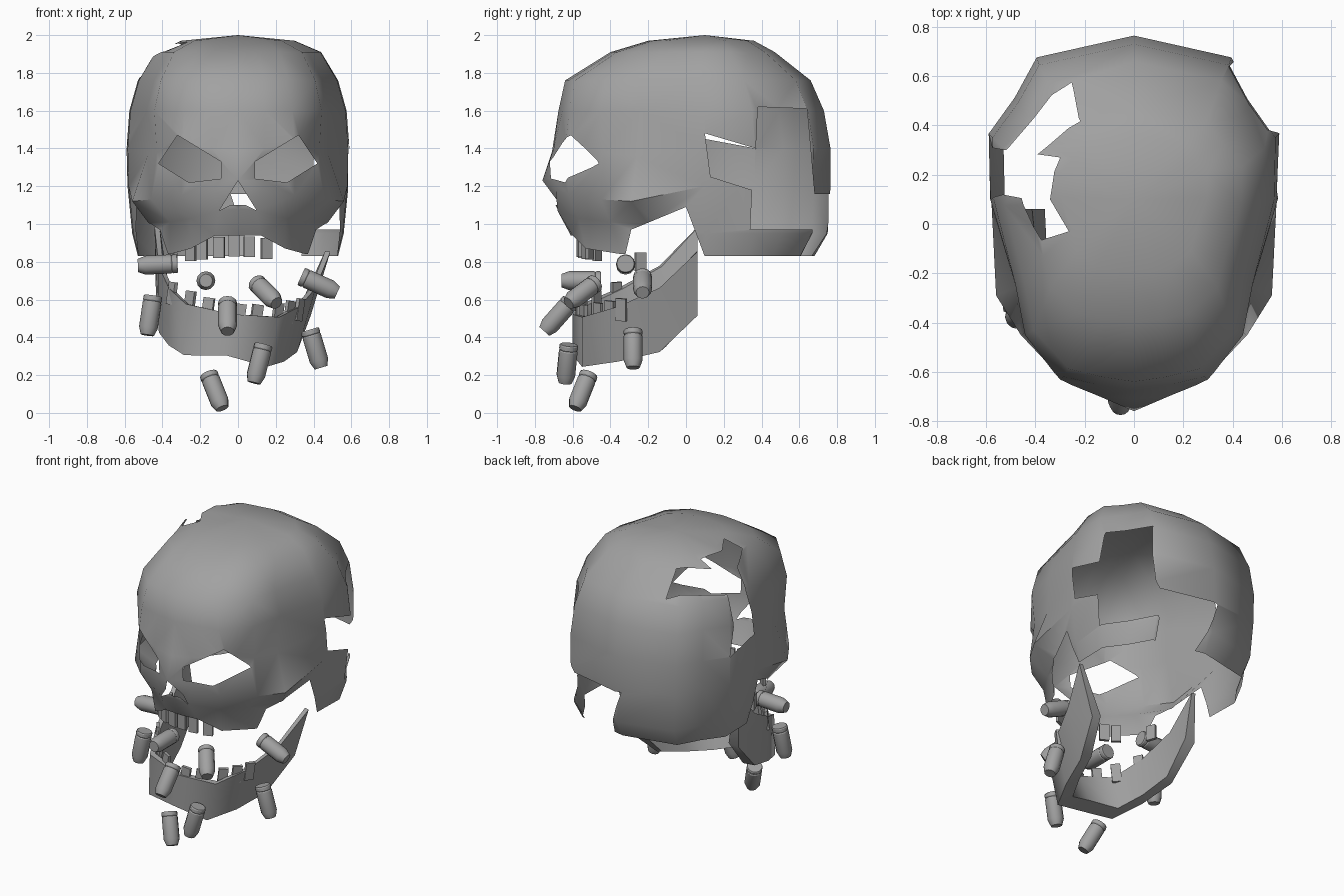
import bpy, bmesh, math
from mathutils import Vector, Matrix

default_cube = bpy.data.objects.get("Cube")
if default_cube:
    bpy.data.objects.remove(default_cube, do_unlink=True)

X, Y, Z = Vector((1, 0, 0)), Vector((0, 1, 0)), Vector((0, 0, 1))

material = bpy.data.materials.new("bone_grey")
material.use_nodes = True
grey = (0.36, 0.36, 0.36, 1)
material.diffuse_color = grey
for node in material.node_tree.nodes:
    if node.type == 'BSDF_PRINCIPLED':
        node.inputs["Base Color"].default_value = grey
        node.inputs["Roughness"].default_value = 0.7


def finish(bm, name, smooth_angle=None):
    """Turn a bmesh into a named, coloured object."""
    mesh = bpy.data.meshes.new(name)
    bm.to_mesh(mesh)
    bm.free()
    obj = bpy.data.objects.new(name, mesh)
    bpy.context.collection.objects.link(obj)
    mesh.materials.append(material)
    if smooth_angle:
        bpy.ops.object.select_all(action='DESELECT')
        obj.select_set(True)
        bpy.context.view_layer.objects.active = obj
        bpy.ops.object.shade_smooth_by_angle(angle=math.radians(smooth_angle))


def inside(p, poly):
    """Point in polygon test."""
    result = False
    for a, b in zip(poly, poly[1:] + poly[:1]):
        if (a[1] > p[1]) != (b[1] > p[1]):
            if p[0] < (b[0] - a[0]) * (p[1] - a[1]) / (b[1] - a[1]) + a[0]:
                result = not result
    return result


def cut_hole(bm, u, v, poly, keep):
    """Cut a polygon, seen along the u/v plane, out of the faces chosen by keep."""
    def overlaps(face):
        if not keep(face.calc_center_median()):
            return False
        for k, axis in enumerate((u, v)):
            span = [w.co.dot(axis) for w in face.verts]
            edge = [p[k] for p in poly]
            if min(span) >= max(edge) or max(span) <= min(edge):
                return False
        return True

    for a, b in zip(poly, poly[1:] + poly[:1]):
        normal = u * (b[1] - a[1]) - v * (b[0] - a[0])
        offset = a[0] * (b[1] - a[1]) - a[1] * (b[0] - a[0])
        faces = [f for f in bm.faces if overlaps(f)]
        edges = {e for f in faces for e in f.edges}
        verts = {w for f in faces for w in f.verts}
        bmesh.ops.bisect_plane(bm, geom=list(verts) + list(edges) + faces, dist=1e-5,
                               plane_co=normal * offset / normal.length_squared,
                               plane_no=normal)
    doomed = []
    for f in bm.faces:
        c = f.calc_center_median()
        if keep(c) and inside((c.dot(u), c.dot(v)), poly):
            doomed.append(f)
    bmesh.ops.delete(bm, geom=doomed, context='FACES')


# Skull: rings from one head outline pinched at the temples, lower face shaped by hand
outline = [(0, 0), (.25, .015), (.5, .04), (.77, .16), (.84, .31), (.99, .55),
           (1, .73), (.82, .83), (.67, .94), (0, 1)]
rings = [(.83, .53, -.61, .68), (.95, .56, -.68, .75), (1.2, .585, -.72, .765),
         (1.4, .59, -.71, .765), (1.6, .575, -.675, .73), (1.76, .53, -.64, .66),
         (1.91, .44, -.4, .47), (1.97, .3, -.2, .36)]
face_rows = {
    0: [(0, -.61, .94), (.12, -.6, .94), (.25, -.53, .87), (.36, -.34, .84), (.45, -.15, .84)],
    1: [(0, -.68, 1.08), (.1, -.68, 1.07), (.25, -.57, 1.03), (.36, -.4, 1.01), (.47, -.2, 1)],
    2: [(0, -.76, 1.23), (.13, -.69, 1.18), (.3, -.62, 1.15), (.46, -.45, 1.13), (.56, -.29, 1.12)],
    3: [(0, -.71, 1.38), (.14, -.7, 1.4), (.3, -.635, 1.44), (.43, -.44, 1.38), (.48, -.26, 1.36)],
}
bm = bmesh.new()
rows = []
for i, (z, w, front, back) in enumerate(rings):
    half = [(t * w, front + s * (back - front), z) for t, s in outline]
    shaped = face_rows.get(i, [])
    half[:len(shaped)] = shaped
    full = half + [(-x, y, h) for x, y, h in half[-2:0:-1]]
    rows.append([bm.verts.new(p) for p in full])
count = len(rows[0])
for low, high in zip(rows, rows[1:]):
    for j in range(count):
        k = (j + 1) % count
        bm.faces.new((low[j], low[k], high[k], high[j]))
crown = bm.verts.new((0, .1, 2))
for j in range(count):
    bm.faces.new((rows[-1][j], rows[-1][(j + 1) % count], crown))
bmesh.ops.triangulate(bm, faces=bm.faces[:])

# Eye sockets, nose and the gaps under the cheekbones
eye = [(.09, 1.33), (.32, 1.47), (.42, 1.32), (.26, 1.22), (.09, 1.24)]
for side in (1, -1):
    cut_hole(bm, X, Z, [(side * x, z) for x, z in eye], lambda c: c.y < -.2)
    cut_hole(bm, Y, Z, [(-.33, .8), (-.29, .97), (0, 1.09), (.11, .8)],
             lambda c: c.x * side > .2)
cut_hole(bm, X, Z, [(0, 1.23), (-.1, 1.07), (-.04, 1.1), (.04, 1.1), (.1, 1.07)],
         lambda c: c.y < -.2)

# Broken openings: left side, lower back corner and right crown
cut_hole(bm, Y, Z, [(.1, 1.48), (.37, 1.4), (.38, 1.62), (.64, 1.61), (.68, 1.16),
                    (.66, .97), (.34, .97), (.35, 1.18), (.13, 1.25)], lambda c: c.x > .05)
cut_hole(bm, X, Z, [(-.04, 1.16), (.08, .8), (.33, .8), (.36, .97), (.7, .97), (.7, 1.16)],
         lambda c: c.y > .45)
cut_hole(bm, Y, X + Z, [(.575, 1.53), (.417, 1.7), (.283, 1.52), (.27, 1.65), (.1, 1.61),
                        (-.03, 1.7), (-.065, 1.54), (.105, 1.42), (.12, 1.21), (.1, .87),
                        (.37, .81), (.31, 1), (.3, 1.26)],
         lambda c: c.x < -.1 and c.z > 1.2)
bmesh.ops.dissolve_limit(bm, angle_limit=.005, verts=bm.verts[:], edges=bm.edges[:])
bmesh.ops.recalc_face_normals(bm, faces=bm.faces[:])
finish(bm, "skull", 50)

# Lower jaw: a curved wedge, thin at the rim, rolled towards its left
tilt = Matrix.Translation((0, 0, .75)) @ Matrix.Rotation(math.radians(8), 4, 'Y') \
    @ Matrix.Translation((0, 0, -.75))
stations = [(0, -.6, .52, .3), (.25, -.55, .54, .27), (.35, -.36, .61, .31),
            (.42, -.14, .72, .37), (.47, .06, .92, .57)]
band = [(-x, y, t, b) for x, y, t, b in stations[:0:-1]] + stations
bm = bmesh.new()


def jaw_section(x, y, rim, base):
    """Outer rim, outer base, inner base and inner rim of one slice."""
    corners = []
    for z, wide, inset in ((rim, 1, 0), (base, .88, 0), (base + .02, .88, .17), (rim, 1, .06)):
        corners.append(bm.verts.new((x * wide * (1 - inset), y + inset * (.06 - y), z)))
    return corners


sections = [jaw_section(*station) for station in band]
for a, b in zip(sections, sections[1:]):
    for k in range(4):
        n = (k + 1) % 4
        bm.faces.new((a[k], a[n], b[n], b[k]))
bm.faces.new(sections[0])
bm.faces.new(sections[-1])
bmesh.ops.recalc_face_normals(bm, faces=bm.faces[:])
bm.transform(tilt)
finish(bm, "lower_jaw", 55)


def tooth(name, place, angle, height, matrix=Matrix()):
    bm = bmesh.new()
    bmesh.ops.create_cube(bm, size=1)
    bm.transform(matrix @ Matrix.Translation(place) @ Matrix.Rotation(angle, 4, 'Z')
                 @ Matrix.Diagonal((.06, .02, height, 1)))
    finish(bm, name)


# Teeth along both gums, with gaps, and one loose at the side
for x in (-.25, -.19, -.1, -.02, .06, .15):
    tooth("upper_tooth", (x, -.57 + 1.6 * x * x, .885 - .1 * abs(x)), 2.5 * x, .11)
tooth("upper_tooth", (-.34, -.24, .8), -1.2, .1)
for x in (-.33, -.23, -.13, .04, .13, .24, .3, .35):
    tooth("lower_tooth", (x, -.575 + 1.9 * x * x, .52 + .6 * x * x), 3 * x, .12, tilt)

# Cartridges: turned profile with rim, groove and tapered tip
profile = [(.046, 0), (.05, .006), (.05, .024), (.046, .03), (.05, .036), (.05, .17), (.035, .21)]


def cartridge(centre, direction):
    sides = 12
    bm = bmesh.new()
    loops = []
    for r, h in profile:
        loops.append([bm.verts.new((r * math.cos(math.tau * k / sides),
                                    r * math.sin(math.tau * k / sides), h - .105))
                      for k in range(sides)])
    for a, b in zip(loops, loops[1:]):
        for k in range(sides):
            n = (k + 1) % sides
            bm.faces.new((a[k], a[n], b[n], b[k]))
    bm.faces.new(loops[0][::-1])
    bm.faces.new(loops[-1])
    turn = Vector(direction).to_track_quat('Z', 'Y').to_matrix().to_4x4()
    bm.transform(Matrix.Translation(centre) @ turn)
    finish(bm, "cartridge", 32)


for centre, direction in [
        ((-.425, -.32, .785), (-1, 0, -.05)), ((-.465, -.37, .515), (-.15, -.1, -1)),
        ((-.17, -.555, .7), (0, -1, 0)), ((-.055, -.68, .51), (0, -.8, -.9)),
        ((.15, -.55, .635), (.6, -.8, -.6)), ((.43, -.23, .68), (1, 0, -.45)),
        ((.41, -.28, .34), (.3, 0, -1)), ((.11, -.63, .26), (-.25, -.1, -1)),
        ((-.12, -.55, .115), (.4, -.4, -1))]:
    cartridge(centre, direction)
